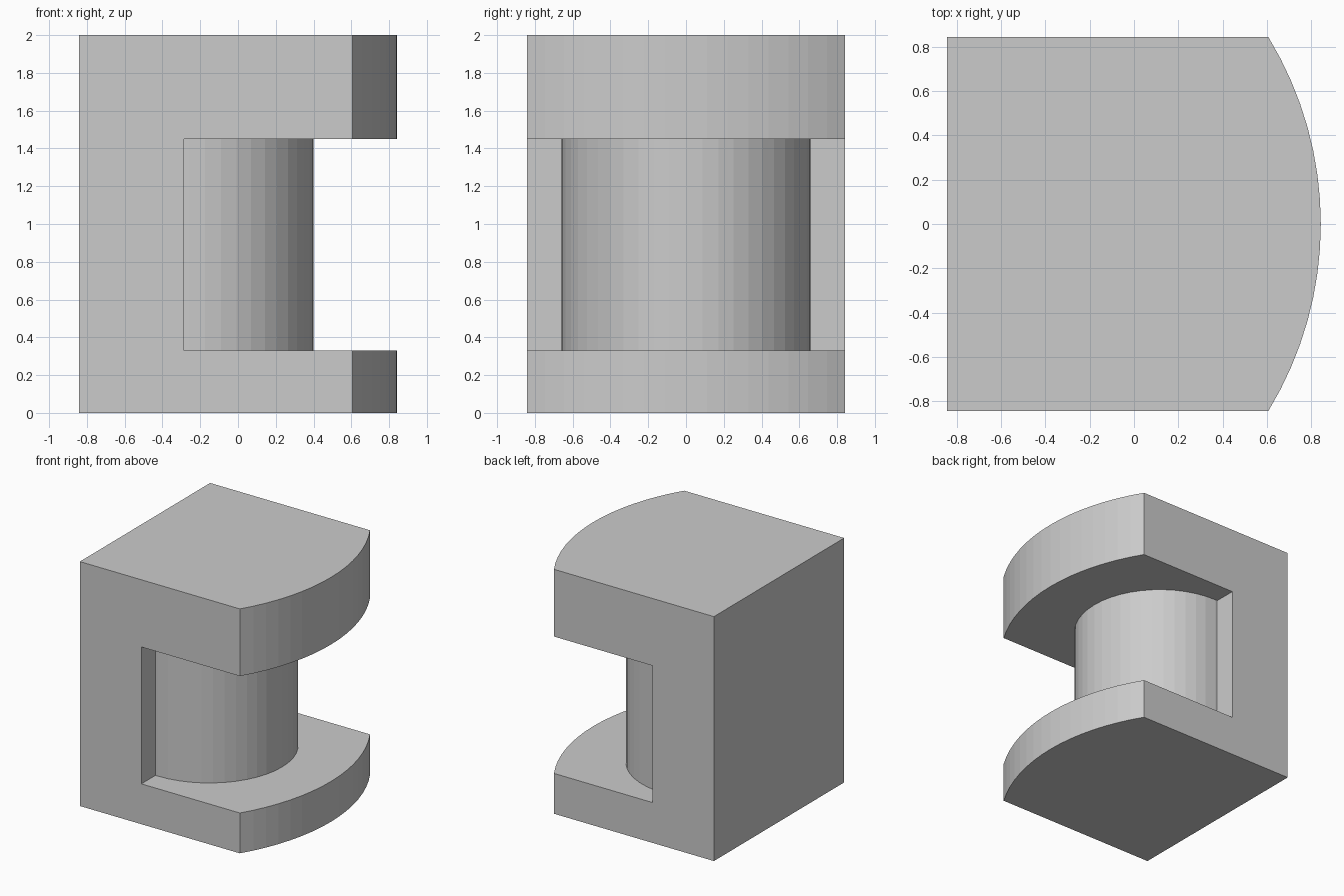
import bpy, bmesh
from math import sin, cos, asin, radians

if "Cube" in bpy.data.objects:
    bpy.data.objects.remove(bpy.data.objects["Cube"])


def prism(name, outline, z0, z1):
    """Extrude a plan outline from z0 up to z1."""
    bm = bmesh.new()
    face = bm.faces.new([bm.verts.new((x, y, z0)) for x, y in outline])
    ext = bmesh.ops.extrude_face_region(bm, geom=[face])
    top = [v for v in ext["geom"] if isinstance(v, bmesh.types.BMVert)]
    bmesh.ops.translate(bm, verts=top, vec=(0, 0, z1 - z0))
    bmesh.ops.recalc_face_normals(bm, faces=bm.faces)
    mesh = bpy.data.meshes.new(name)
    bm.to_mesh(mesh)
    bm.free()
    obj = bpy.data.objects.new(name, mesh)
    bpy.context.collection.objects.link(obj)
    return obj


def arc(cx, r, a0, a1, steps):
    """Points of an arc centred on (cx, 0), angles in radians."""
    angles = [a0 + (a1 - a0) * i / steps for i in range(steps + 1)]
    return [(cx + r * cos(a), r * sin(a)) for a in angles]


HALF = 0.842

# Block with a bowed end
R = 1.62
end = asin(HALF / R)
body = prism("bracket_body",
             [(-HALF, HALF), (-HALF, -HALF)] + arc(HALF - R, R, -end, end, 16),
             0, 2)

# Slot cutter that leaves a half-round column standing
WALL, COL_X, COL_R = -0.285, -0.26, 0.66
outline = [(WALL, -COL_R), (WALL, -1), (1, -1), (1, 1), (WALL, 1), (WALL, COL_R)]
outline += arc(COL_X, COL_R, radians(90), radians(-90), 24)
cutter = prism("slot_cutter", outline, 0.33, 1.45)
cutter.hide_render = True

# Cut the slot and discard the cutter
mod = body.modifiers.new("slot", "BOOLEAN")
mod.operation = "DIFFERENCE"
mod.solver = "EXACT"
mod.object = cutter
bpy.context.view_layer.objects.active = body
bpy.ops.object.modifier_apply(modifier=mod.name)
bpy.data.objects.remove(cutter)
